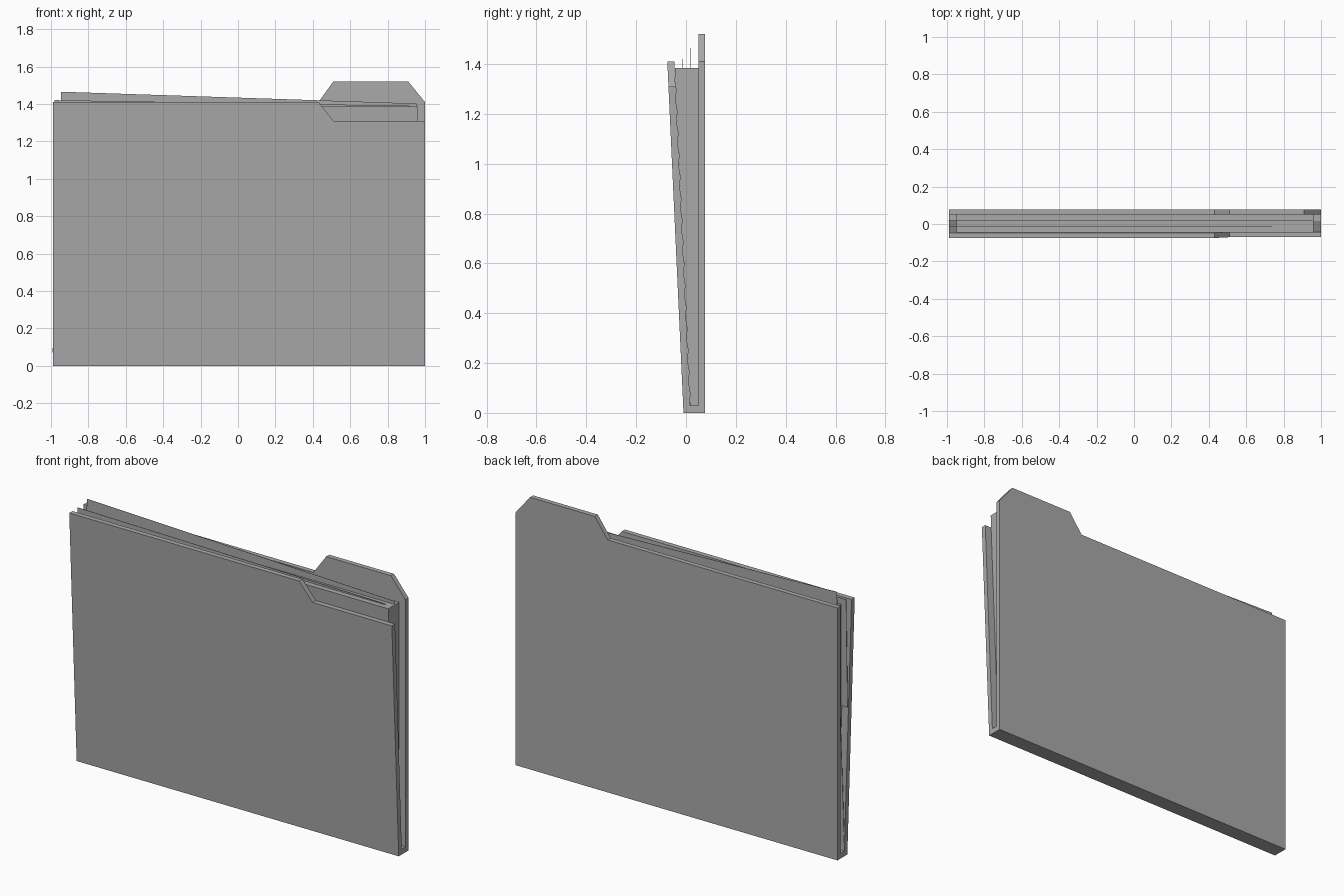
import bpy
import bmesh
import math
from mathutils import Matrix, Vector

cube = bpy.data.objects.get("Cube")
if cube:
    bpy.data.objects.remove(cube, do_unlink=True)

GREY = (0.4, 0.4, 0.4, 1)
grey = bpy.data.materials.new("plain grey")
grey.use_nodes = True
grey.diffuse_color = GREY
grey.node_tree.nodes["Principled BSDF"].inputs["Base Color"].default_value = GREY

LEAN = -0.065 / 1.41  # forward lean of the front cover per unit of height


def panel(name, outline, y0, y1, lean0=0.0, lean1=0.0):
    """Extrude an x-z outline from y0 to y1; each side may lean with height."""
    bm = bmesh.new()
    front = [bm.verts.new((x, y0 + lean0 * z, z)) for x, z in outline]
    back = [bm.verts.new((x, y1 + lean1 * z, z)) for x, z in outline]
    bm.faces.new(front)
    bm.faces.new(back[::-1])
    n = len(outline)
    for i in range(n):
        j = (i + 1) % n
        bm.faces.new((front[i], back[i], back[j], front[j]))
    bmesh.ops.recalc_face_normals(bm, faces=bm.faces)
    mesh = bpy.data.meshes.new(name)
    bm.to_mesh(mesh)
    bm.free()
    mesh.materials.append(grey)
    obj = bpy.data.objects.new(name, mesh)
    bpy.context.collection.objects.link(obj)
    return obj


def rect(x0, x1, z0, z1):
    return [(x0, z0), (x1, z0), (x1, z1), (x0, z1)]


def loose_sheet(name, corner, y, width, height, tilt):
    """Thin sheet hung from its upper corner and turned in its own plane."""
    sheet = panel(name, rect(0, width, -height, 0), -0.001, 0.001)
    sheet.data.transform(Matrix.Translation(Vector((corner[0], y, corner[1])))
                         @ Matrix.Rotation(math.radians(tilt), 4, 'Y'))
    return sheet


# Back cover with its raised index tab
panel("back_cover", [(-0.99, 0), (1, 0), (1, 1.41), (0.91, 1.52),
                     (0.51, 1.52), (0.43, 1.41), (-0.99, 1.41)], 0.05, 0.077)

# Leaning front cover with a cut-out below the tab
panel("front_cover", [(-0.99, 0), (1, 0), (1, 1.31), (0.51, 1.31),
                      (0.43, 1.41), (-0.99, 1.41)], -0.01, 0.018, LEAN, LEAN)

# Spine joining the covers at the bottom
panel("spine", rect(-0.99, 1, 0, 0.03), 0.01, 0.055)

# Wedge-shaped stack of paper between the covers
panel("paper_stack", rect(-0.95, 0.96, 0.03, 1.385), 0.019, 0.05, LEAN, 0)

# Loose sheets rising out of the stack
loose_sheet("tilted_sheet", (-0.945, 1.465), 0.018, 1.9, 1.395, 1.9)
loose_sheet("low_sheet", (-0.98, 1.42), -0.014, 1.9, 0.6, 0.9)
